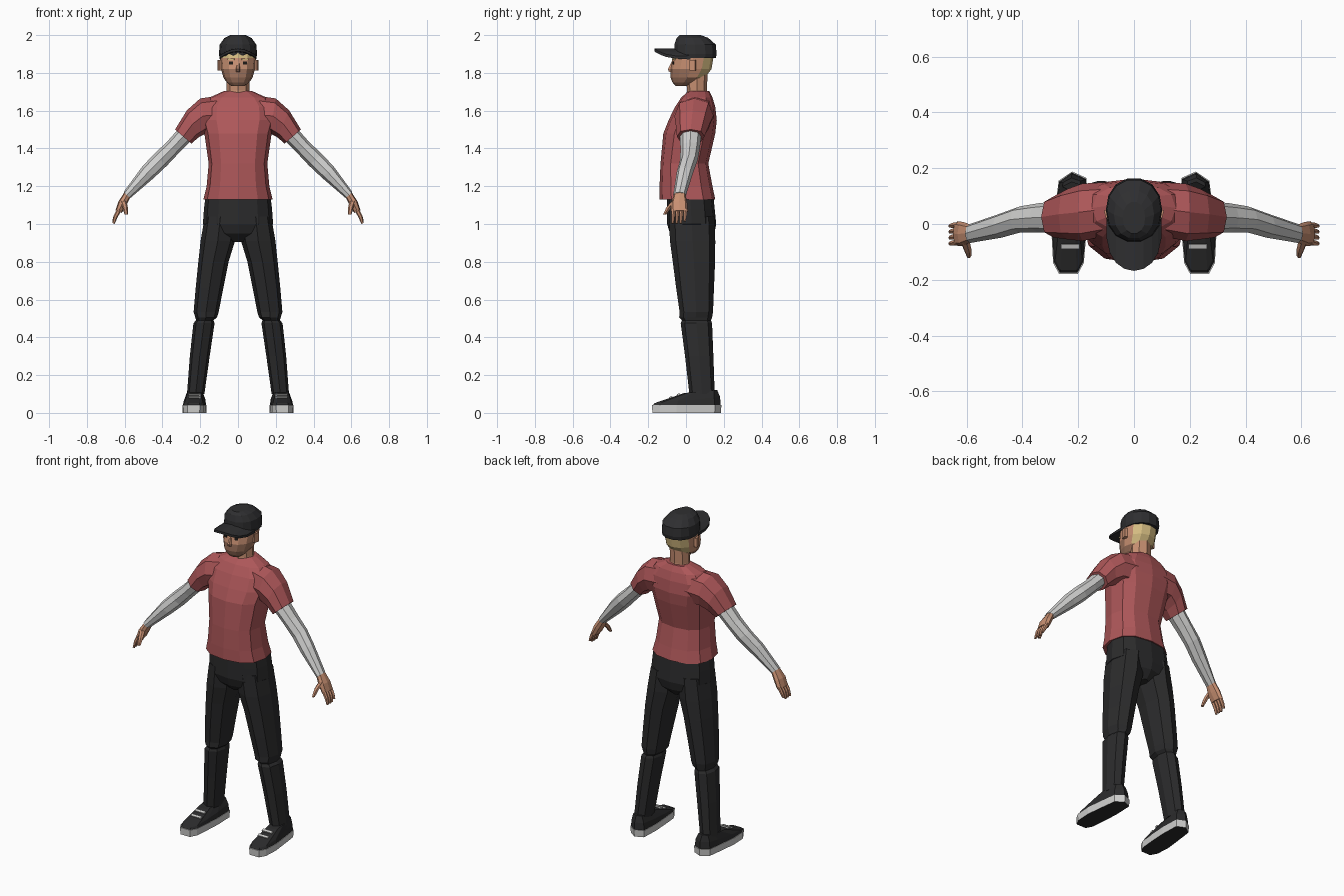
import bpy, bmesh, math
from mathutils import Vector

def mat(name, r, g, b):
    m = bpy.data.materials.new(name)
    m.diffuse_color = (r, g, b, 1)
    return m

RED = mat("shirt red", .42, .095, .10)
BLACK = mat("trouser black", .024, .024, .025)
CAP = mat("cap charcoal", .028, .028, .03)
WHITE = mat("sleeve white", .62, .62, .61)
SKIN = mat("skin", .58, .28, .17)
MASK = mat("mask tan", .36, .18, .115)
HAIR = mat("blond", .66, .50, .22)
EYE = mat("eye dark", .015, .012, .01)

def skin_rings(name, rings, mats, rule=None):
    """Bridge equal-length point rings, cap both ends, colour faces by rule(centre, normal)."""
    bm = bmesh.new()
    vs = [[bm.verts.new(p) for p in r] for r in rings]
    n = len(vs[0])
    for a, b in zip(vs, vs[1:]):
        for i in range(n):
            j = (i + 1) % n
            bm.faces.new((a[i], a[j], b[j], b[i]))
    bm.faces.new(vs[0])
    bm.faces.new(vs[-1])
    bmesh.ops.recalc_face_normals(bm, faces=bm.faces)
    if rule:
        for f in bm.faces:
            f.material_index = rule(f.calc_center_median(), f.normal)
    me = bpy.data.meshes.new(name)
    bm.to_mesh(me)
    bm.free()
    for m in mats:
        me.materials.append(m)
    ob = bpy.data.objects.new(name, me)
    bpy.context.collection.objects.link(ob)
    return ob

def ring(c, ru, rv, a=0, n=12, e=1.0, s=1):
    """Rounded ring; u axis is tilted by a degrees in the xz plane, v axis is y."""
    u = Vector((math.cos(math.radians(a)), 0, math.sin(math.radians(a))))
    out = []
    for i in range(n):
        t = 2 * math.pi * i / n
        cu, cv = (math.copysign(abs(round(k, 6)) ** e, k) for k in (math.cos(t), math.sin(t)))
        p = Vector(c) + u * ru * cu + Vector((0, rv * cv, 0))
        out.append((p.x * s, p.y, p.z))
    return out

def column(rows, n=12, e=1.0, s=1):
    """Upright rings from rows of (z, x_min, x_max, y_front, y_back)."""
    return [ring(((x0 + x1) / 2, (y0 + y1) / 2, z), (x1 - x0) / 2, (y1 - y0) / 2, 0, n, e, s)
            for z, x0, x1, y0, y1 in rows]

def centred(rows):
    return [(z, -r, r, y0, y1) for z, r, y0, y1 in rows]

def box(name, loc, size, m, rx=0, rz=0):
    x, y, z = (k / 2 for k in size)
    ob = skin_rings(name, [[(-x, -y, k), (x, -y, k), (x, y, k), (-x, y, k)] for k in (-z, z)], [m])
    ob.location = loc
    ob.rotation_euler = (rx, 0, rz)
    return ob

# shirt body
skin_rings("shirt_body", column(centred([
    (1.13, .183, -.14, .155), (1.20, .166, -.14, .14), (1.32, .155, -.135, .118),
    (1.48, .178, -.12, .155), (1.55, .198, -.092, .163), (1.62, .195, -.058, .155),
    (1.67, .15, -.025, .14), (1.705, .072, .015, .122)]), 12, .8), [RED])

# trousers seat
skin_rings("trouser_seat", column(centred([
    (1.15, .172, -.1, .145), (1.08, .18, -.1, .152), (1.0, .186, -.1, .16),
    (.95, .12, -.085, .15), (.905, .03, -.04, .11)]), 12, .8), [BLACK])

# neck and head
skin_rings("neck", column(centred([(1.66, .07, .0, .12), (1.71, .06, .005, .11),
                                   (1.80, .06, .0, .115)]), 8), [SKIN])

def head_rule(c, nrm):
    if c.z > 1.88 or (c.y > .065 and c.z > 1.765):
        return 2
    return 1 if c.z < 1.82 and c.y < .02 and c.z > 1.735 else 0

skin_rings("head", column(centred([
    (1.73, .035, -.055, .0), (1.75, .06, -.072, .05), (1.775, .077, -.082, .10),
    (1.82, .09, -.083, .135), (1.88, .095, -.07, .145), (1.92, .094, -.06, .145)]), 12, .92),
    [SKIN, MASK, HAIR], head_rule)
# nose covered by the mask below, bare above
skin_rings("nose", [
    [(-.014, -.07, 1.80), (.014, -.07, 1.80), (.006, -.092, 1.808), (-.006, -.092, 1.808)],
    [(-.015, -.07, 1.82), (.015, -.07, 1.82), (.006, -.095, 1.82), (-.006, -.095, 1.82)],
    [(-.006, -.06, 1.86), (.006, -.06, 1.86), (.004, -.076, 1.86), (-.004, -.076, 1.86)]],
    [SKIN, MASK], lambda c, nrm: int(c.z < 1.82))

# cap crown
skin_rings("cap_crown", column(centred([
    (1.878, .097, -.06, .16), (1.90, .101, -.066, .165), (1.95, .097, -.064, .16),
    (1.985, .072, -.052, .12), (2.0, .04, -.035, .08)]), 14, .92), [CAP])

# cap brim: strip of cross-sections drooping at the sides
brim = []
for i in range(-4, 5):
    t = math.radians(i * 20)
    x, z = .1 * math.sin(t), 1.922 - .04 * math.sin(t) ** 2
    yi, yo = .04 - .09 * math.cos(t), .0 - .168 * math.cos(t) ** .7
    brim.append([(x, yi, z - .012), (x, yo, z - .008), (x, yo, z + .006), (x, yi, z + .008)])
skin_rings("cap_brim", brim, [CAP])

def shoe_layer(s, k, y0, y1, z_toe, z_heel):
    """Shoe outline scaled in x by k, refitted to y0..y1, sloped from toe to heel."""
    outline = [(.202, -.18), (.268, -.18), (.29, -.14), (.295, -.05), (.28, .08), (.27, .155),
               (.222, .188), (.17, .165), (.166, .05), (.172, -.05), (.18, -.14)]
    out = []
    for x, y in outline:
        f = (y + .18) / .368
        out.append((s * (.228 + (x - .228) * k), y0 + f * (y1 - y0), z_toe + f * (z_heel - z_toe)))
    return out

for s, side in ((1, "left"), (-1, "right")):
    # trouser leg with a fold at the knee
    skin_rings("trouser_leg_" + side, column([
        (1.04, .01, .176, -.09, .15), (.91, .016, .198, -.085, .155), (.80, .05, .21, -.07, .154),
        (.66, .078, .224, -.052, .148), (.535, .102, .235, -.034, .143),
        (.505, .112, .226, -.036, .138), (.49, .13, .222, -.022, .132),
        (.475, .124, .236, -.028, .138), (.30, .15, .255, -.005, .145),
        (.10, .178, .27, .018, .152)], 8, .85, s), [BLACK])

    # shirt sleeve
    skin_rings("shirt_sleeve_" + side, [
        ring((.09, .055, 1.58), .1, .095, 90, 8, .85, s),
        ring((.185, .042, 1.572), .094, .103, 81, 8, .85, s),
        ring((.24, .035, 1.53), .078, .09, 67, 8, .85, s),
        ring((.29, .025, 1.463), .057, .073, 41, 8, .85, s)], [RED])

    # arm
    skin_rings("arm_" + side, [
        ring((.27, .025, 1.485), .046, .058, 42, 8, 1, s),
        ring((.345, .022, 1.405), .043, .052, 42, 8, 1, s),
        ring((.41, .016, 1.34), .046, .047, 42, 8, 1, s),
        ring((.475, -.005, 1.275), .043, .044, 42, 8, 1, s),
        ring((.588, -.034, 1.153), .024, .034, 42, 8, 1, s)], [WHITE])

    # palm, fingers and thumb
    skin_rings("palm_" + side, [
        ring((.583, -.033, 1.16), .02, .03, 35, 8, .8, s),
        ring((.612, -.036, 1.11), .023, .043, 25, 8, .8, s),
        ring((.632, -.034, 1.065), .018, .044, 20, 8, .8, s)], [SKIN])
    for i in range(4):
        y = -.066 + .021 * i
        d = .012 if i == 3 else 0
        skin_rings(f"finger_{i + 1}_{side}", [
            ring((.629, y, 1.075), .013, .011, 20, 6, 1, s),
            ring((.648, y - .002, 1.04), .011, .01, 20, 6, 1, s),
            ring((.659, y - .004, 1.003 + d), .007, .007, 15, 6, 1, s)], [SKIN])
    skin_rings("thumb_" + side, [
        ring((.608, -.055, 1.125), .017, .018, 0, 6, 1, s),
        ring((.597, -.09, 1.088), .014, .016, 0, 6, 1, s),
        ring((.592, -.113, 1.05), .009, .01, 0, 6, 1, s)], [SKIN])

    # shoe: pale rim with dark underside, dark upper, two lace bars
    skin_rings("shoe_sole_" + side, [
        shoe_layer(s, .97, -.178, .184, 0, 0), shoe_layer(s, 1, -.18, .188, .042, .042)],
        [WHITE, BLACK], lambda c, nrm: int(nrm.z < -.5))
    skin_rings("shoe_upper_" + side, [
        shoe_layer(s, .96, -.176, .184, .04, .04), shoe_layer(s, .88, -.165, .18, .052, .085),
        shoe_layer(s, .62, -.01, .165, .105, .122)], [BLACK])
    for i, (y, z) in enumerate(((-.08, .082), (-.04, .097))):
        box(f"lace_{i + 1}_{side}", (s * .228, y, z), (.066, .016, .009), WHITE, math.radians(19))

    # ear, eye and brow
    box("ear_" + side, (s * .095, .035, 1.84), (.018, .032, .055), SKIN, 0, s * -.25)
    box("eye_" + side, (s * .036, -.0655, 1.853), (.02, .009, .016), EYE, 0, s * .3)
    box("brow_" + side, (s * .037, -.064, 1.872), (.036, .009, .008), HAIR, 0, s * .3)
